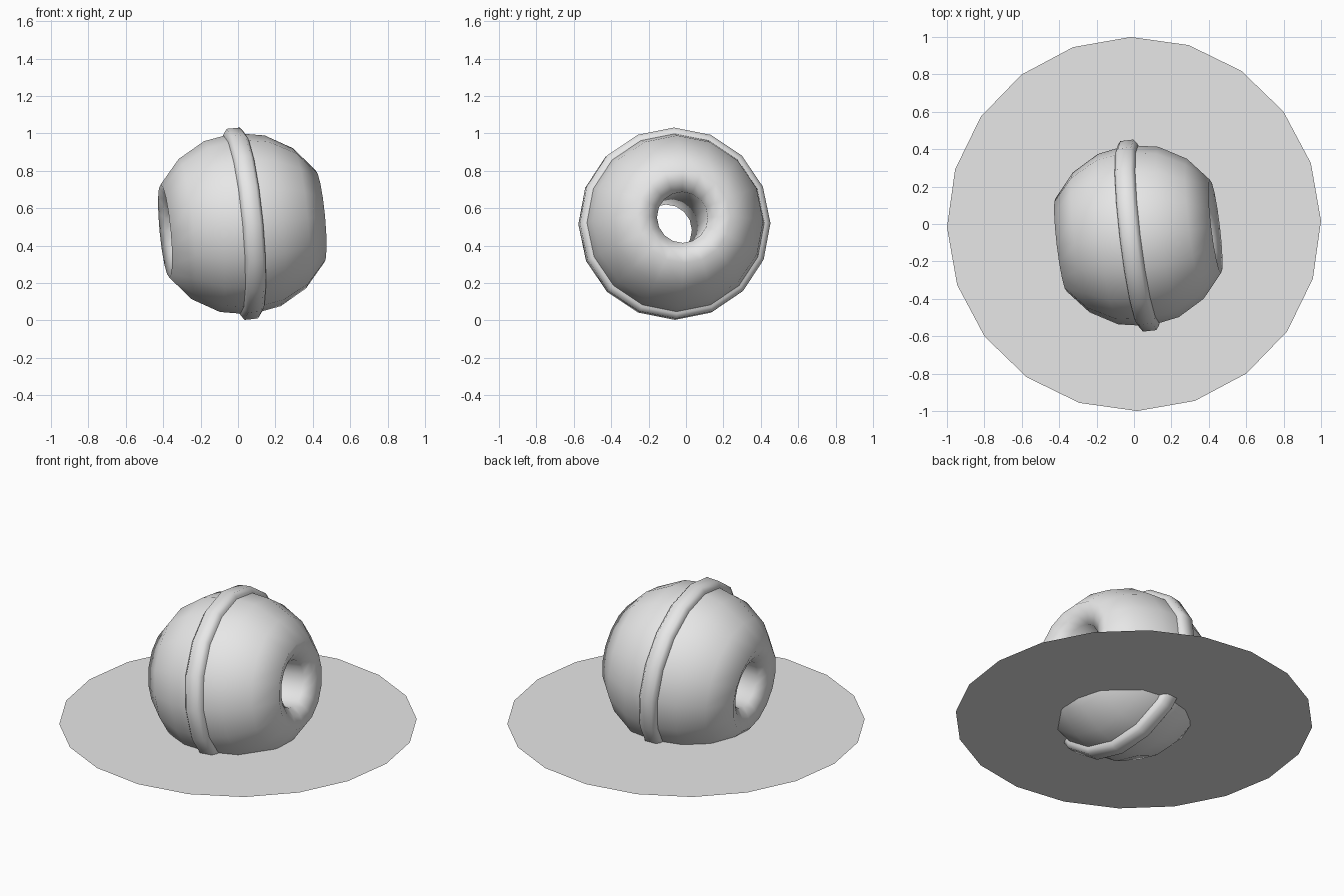
import bpy, bmesh, math
from mathutils import Vector, Matrix

if "Cube" in bpy.data.objects:
    bpy.data.objects.remove(bpy.data.objects["Cube"], do_unlink=True)

grey = bpy.data.materials.new("light_grey")
grey.use_nodes = True
grey.diffuse_color = (0.8, 0.8, 0.8, 1)
grey.node_tree.nodes["Principled BSDF"].inputs["Base Color"].default_value = (0.8, 0.8, 0.8, 1)

SIDES = 16
CENTRE = Vector((0.023, -0.062, 0.517))

# Tilted frame: local x runs along the bead's hole
axis = Vector((1, 0.12, 0.095)).normalized()
side = Vector((0, 0, 1)).cross(axis).normalized()
up = axis.cross(side)
frame = Matrix.Translation(CENTRE) @ Matrix((axis, side, up)).transposed().to_4x4()


def add_object(name, bm, angle=None):
    bmesh.ops.recalc_face_normals(bm, faces=bm.faces)
    mesh = bpy.data.meshes.new(name)
    bm.to_mesh(mesh)
    bm.free()
    mesh.materials.append(grey)
    obj = bpy.data.objects.new(name, mesh)
    bpy.context.collection.objects.link(obj)
    if angle:
        bpy.ops.object.select_all(action='DESELECT')
        obj.select_set(True)
        bpy.context.view_layer.objects.active = obj
        bpy.ops.object.shade_smooth_by_angle(angle=math.radians(angle))
    return obj


def revolve(name, profile, angle):
    """Turn a closed (along axis, radius) profile around the tilted axis."""
    bm = bmesh.new()
    loops = []
    for i in range(SIDES):
        a = 2 * math.pi * i / SIDES
        loops.append([bm.verts.new((t, r * math.cos(a), r * math.sin(a))) for t, r in profile])
    n = len(profile)
    for i in range(SIDES):
        p, q = loops[i], loops[(i + 1) % SIDES]
        for j in range(n):
            k = (j + 1) % n
            bm.faces.new((p[j], p[k], q[k], q[j]))
    bm.transform(frame)
    return add_object(name, bm, angle)


# Bead: spherical outside, dished ends, straight hole through the middle
R, STEPS = 0.487, 6
end = math.radians(31)
arc = [end + (math.pi - 2 * end) * i / STEPS for i in range(STEPS + 1)]
outside = [(R * math.cos(a), R * math.sin(a)) for a in arc]
dish = [(-0.395, 0.185), (-0.36, 0.137)]
inside = dish + [(-t, r) for t, r in reversed(dish)]
revolve("bead", outside + inside, 75)

# Raised band around the widest part
half = [(0.058, 0.465), (0.053, 0.49), (0.036, 0.513)]
revolve("band", half + [(-t, r) for t, r in reversed(half)], 60)

# Flat disc that the bead sits through
bm = bmesh.new()
bmesh.ops.create_circle(bm, cap_ends=True, segments=20, radius=1.0,
                        matrix=Matrix.Translation((0, 0, 0.21)) @ Matrix.Rotation(math.radians(1), 4, 'Z'))
for f in bm.faces:
    if f.normal.z < 0:
        f.normal_flip()
add_object("base_disc", bm)
